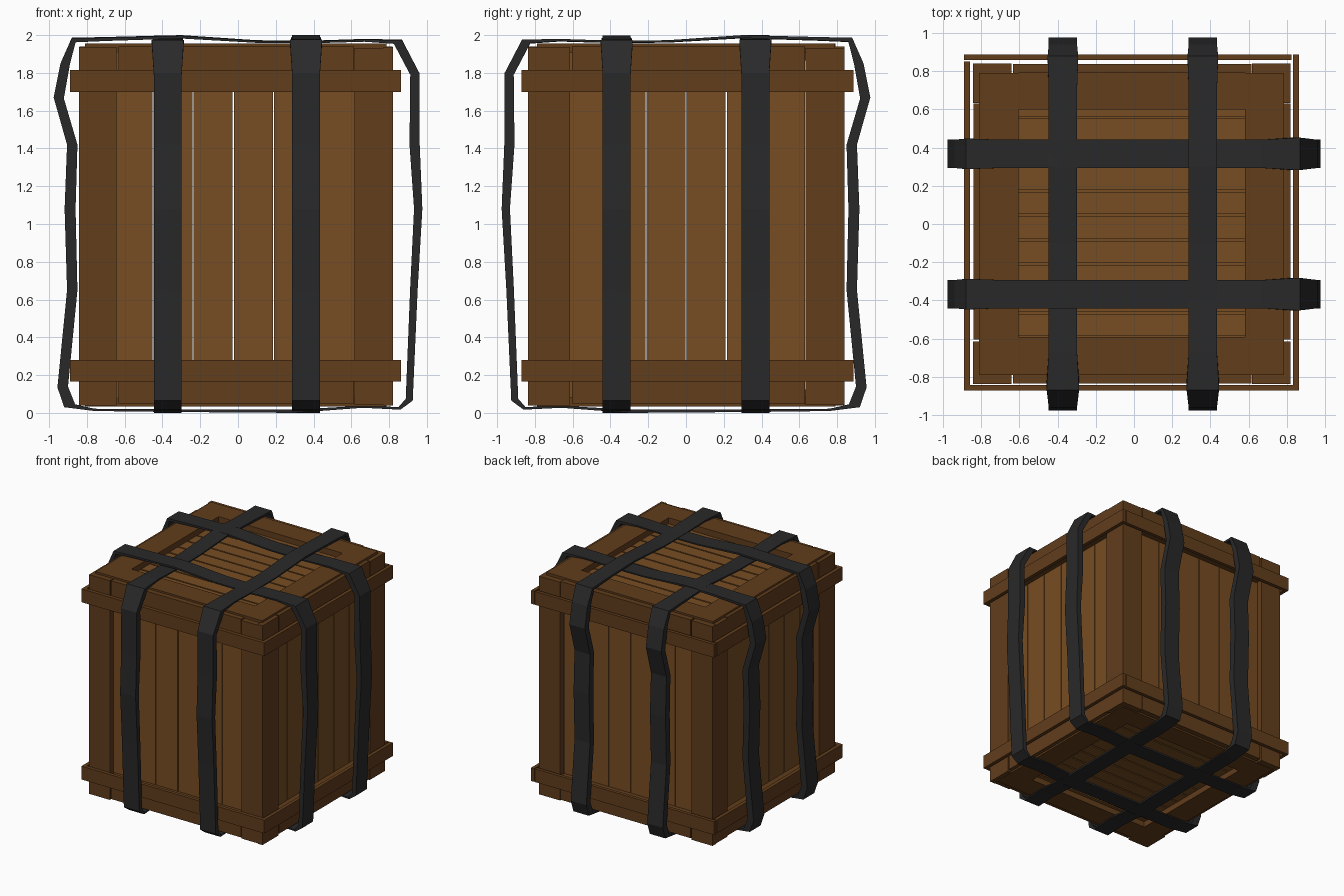
import bpy, bmesh

if "Cube" in bpy.data.objects:
    bpy.data.objects.remove(bpy.data.objects["Cube"])


def material(name, rgb):
    m = bpy.data.materials.new(name)
    m.diffuse_color = (*rgb, 1)
    m.use_nodes = True
    m.node_tree.nodes["Principled BSDF"].inputs["Base Color"].default_value = m.diffuse_color
    return m


FRAME = material("dark_wood", (0.122, 0.047, 0.0115))
PLANK = material("light_wood", (0.185, 0.074, 0.017))
STRAP = material("black_strap", (0.022, 0.022, 0.022))


def finish(name, bm, mat):
    bmesh.ops.recalc_face_normals(bm, faces=bm.faces)
    me = bpy.data.meshes.new(name)
    bm.to_mesh(me)
    bm.free()
    me.materials.append(mat)
    ob = bpy.data.objects.new(name, me)
    bpy.context.collection.objects.link(ob)
    return ob


def box(name, xs, ys, zs, mat):
    bm = bmesh.new()
    bmesh.ops.create_cube(bm, size=1)
    for v in bm.verts:
        for i, r in enumerate((xs, ys, zs)):
            v.co[i] = min(r) if v.co[i] < 0 else max(r)
    return finish(name, bm, mat)


def wall(side, axis, outer, ends, edges):
    """One upright side: two posts, two rails, recessed planks."""
    s = 1 if outer > 0 else -1

    def board(part, us, d0, d1, zs, mat):
        ds = (outer - s * d0, outer - s * d1)
        xs, ys = (us, ds) if axis == "y" else (ds, us)
        box(f"{side}_{part}", xs, ys, zs, mat)

    board("post_a", (ends[0], edges[0] - 0.002), 0, 0.05, (0.04, 1.938), FRAME)
    board("post_b", (edges[-1] + 0.003, ends[1]), 0, 0.05, (0.043, 1.932), FRAME)
    for nm, zs in (("low_rail", (0.05, 0.26)), ("top_rail", (1.72, 1.94))):
        board(nm, (edges[0] + 0.008, edges[-1]), 0.002, 0.05, zs, FRAME)
    e = [edges[0] - 0.10] + edges[1:-1] + [edges[-1] + 0.004]
    for i, (a, b) in enumerate(zip(e, e[1:])):
        board(f"plank_{i}", (a + 0.003, b - 0.003), 0.05, 0.09, (0.07, 1.92), PLANK)


FX = [-0.64, -0.45, -0.238, -0.025, 0.188, 0.40, 0.615]
SY = [-0.612, -0.425, -0.212, 0.0, 0.213, 0.42, 0.63]
wall("front", "y", -0.836, (-0.842, 0.82), FX)
wall("back", "y", 0.84, (-0.842, 0.82), FX)
wall("left", "x", -0.842, (-0.836, 0.84), SY)
wall("right", "x", 0.82, (-0.836, 0.84), SY)

# thin battens standing off the walls
for nm, zs in (("low", (0.165, 0.28)), ("high", (1.70, 1.815))):
    box(f"{nm}_front_batten", (-0.89, 0.862), (-0.872, -0.842), zs, FRAME)
    box(f"{nm}_back_batten", (-0.89, 0.825), (0.858, 0.887), zs, FRAME)
    box(f"{nm}_left_batten", (-0.89, -0.858), (-0.844, 0.85), zs, FRAME)
    box(f"{nm}_right_batten", (0.832, 0.862), (-0.844, 0.887), zs, FRAME)


def lid(name, face, s):
    """Top or bottom: square frame with recessed slats."""
    zs = (face, face - s * 0.05)
    box(f"{name}_frame_left", (-0.81, -0.605), (-0.79, 0.79), zs, FRAME)
    box(f"{name}_frame_right", (0.58, 0.785), (-0.79, 0.79), zs, FRAME)
    box(f"{name}_frame_front", (-0.605, 0.58), (-0.79, -0.592), zs, FRAME)
    box(f"{name}_frame_back", (-0.605, 0.58), (0.60, 0.792), zs, FRAME)
    for i in range(11):
        y = -0.721 + i * 0.1278
        box(f"{name}_slat_{i}", (-0.72, 0.70), (s * (y + 0.006), s * (y + 0.122)),
            (face - s * 0.05, face - s * 0.09), PLANK)


lid("top", 1.955, 1)
lid("bottom", 0.035, -1)

# strap loop: outer (u, z), inner (u, z)
LOOP = [
    (-0.88, 1.986, -0.86, 1.965), (-0.94, 1.85, -0.89, 1.845), (-0.976, 1.67, -0.922, 1.665),
    (-0.905, 1.42, -0.85, 1.42), (-0.918, 1.08, -0.86, 1.08), (-0.905, 0.65, -0.85, 0.65),
    (-0.956, 0.135, -0.90, 0.14), (-0.92, 0.03, -0.862, 0.045), (-0.76, 0.01, -0.76, 0.022),
    (-0.37, 0.005, -0.37, 0.019), (0.3, 0.0, 0.3, 0.017), (0.66, 0.027, 0.66, 0.038), (0.86, 0.017, 0.85, 0.031),
    (0.925, 0.065, 0.888, 0.075), (0.951, 0.65, 0.911, 0.65), (0.976, 1.08, 0.932, 1.08),
    (0.962, 1.42, 0.908, 1.42), (0.960, 1.80, 0.912, 1.79), (0.868, 1.976, 0.825, 1.957),
    (0.67, 1.98, 0.67, 1.968), (0.40, 1.971, 0.40, 1.96), (0.10, 1.973, 0.10, 1.962),
    (-0.30, 2.0, -0.30, 1.985), (-0.70, 1.99, -0.70, 1.972),
]


def strap(name, centre, along_x, lift):
    bm = bmesh.new()
    rings = []
    for i, (u0, z0, u1, z1) in enumerate(LOOP):
        h = {18: 0.085, 0: 0.08}.get(i, 0.074)
        ring = []
        for u, z, w in ((u0, z0, -h), (u0, z0, h), (u1, z1, h), (u1, z1, -h)):
            z += lift if z > 1.9 else 0
            ring.append(bm.verts.new((u, centre + w, z) if along_x else (centre + w, -u, z)))
        rings.append(ring)
    for a, b in zip(rings, rings[1:] + rings[:1]):
        for k in range(4):
            n = (k + 1) % 4
            bm.faces.new((a[k], a[n], b[n], b[k]))
    finish(name, bm, STRAP)


strap("cross_strap_front", -0.367, True, -0.003)
strap("cross_strap_back", 0.367, True, 0)
strap("long_strap_left", -0.372, False, -0.002)
strap("long_strap_right", 0.36, False, 0)
